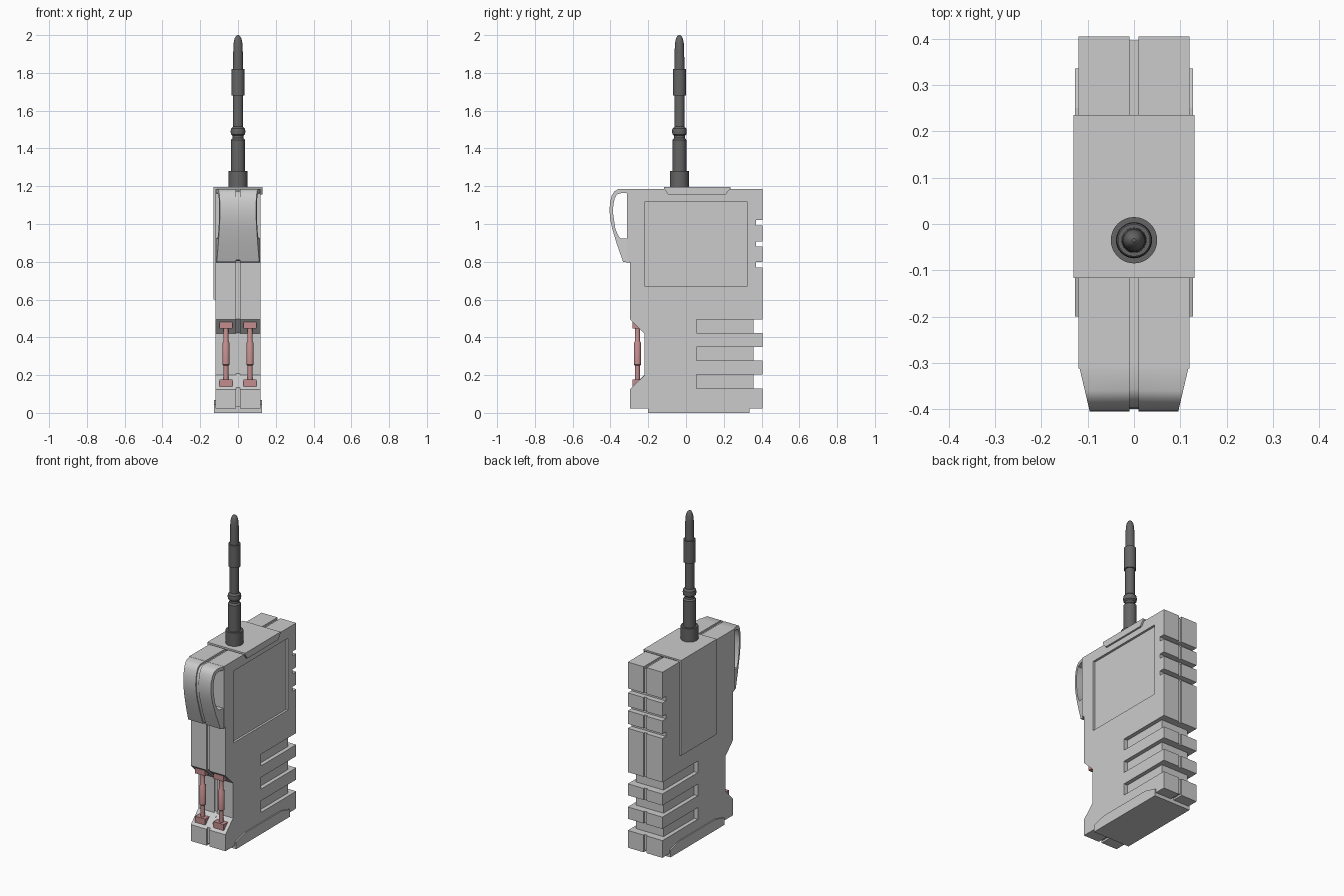
import bpy, bmesh
from math import radians, cos, sin, pi

if "Cube" in bpy.data.objects:
    bpy.data.objects.remove(bpy.data.objects["Cube"])


def yz(p, t):
    return (t, p[0], p[1])


def xy(p, t):
    return (p[0], p[1], t)


def prism(bm, pts, a, b, place=yz):
    """Closed profile swept between a and b."""
    lo = [bm.verts.new(place(p, a)) for p in pts]
    hi = [bm.verts.new(place(p, b)) for p in pts]
    n = len(pts)
    bm.faces.new(lo)
    bm.faces.new(hi[::-1])
    for i in range(n):
        j = (i + 1) % n
        bm.faces.new((lo[i], hi[i], hi[j], lo[j]))


def box(bm, x0, x1, y0, y1, z0, z1):
    prism(bm, [(y0, z0), (y1, z0), (y1, z1), (y0, z1)], x0, x1)


def lathe(bm, prof, x, y, seg):
    """Stack of (radius, z) rings, capped at both ends."""
    rings = [[bm.verts.new((x + r * cos(2 * pi * k / seg), y + r * sin(2 * pi * k / seg), z))
              for k in range(seg)] for r, z in prof]
    for a, b in zip(rings, rings[1:]):
        for k in range(seg):
            j = (k + 1) % seg
            bm.faces.new((a[k], a[j], b[j], b[k]))
    bm.faces.new(rings[0][::-1])
    bm.faces.new(rings[-1])


def finish(name, bm, mat=None, smooth=False):
    bmesh.ops.recalc_face_normals(bm, faces=bm.faces[:])
    me = bpy.data.meshes.new(name)
    bm.to_mesh(me)
    bm.free()
    ob = bpy.data.objects.new(name, me)
    bpy.context.collection.objects.link(ob)
    if mat:
        me.materials.append(mat)
    bpy.ops.object.select_all(action='DESELECT')
    ob.select_set(True)
    bpy.context.view_layer.objects.active = ob
    if smooth:
        bpy.ops.object.shade_smooth_by_angle(angle=radians(32))
    return ob


def material(name, rgb):
    m = bpy.data.materials.new(name)
    m.diffuse_color = (*rgb, 1)
    m.use_nodes = True
    m.node_tree.nodes["Principled BSDF"].inputs["Base Color"].default_value = m.diffuse_color
    return m


dark = material("dark_rubber", (0.13, 0.13, 0.13))
red = material("dull_red", (0.55, 0.27, 0.27))

# Cutter: side slots wrapping round the back, small back notches, right panel recess
bm = bmesh.new()
slot = [(0.2, 0.055), (0.2, 0.5), (-0.2, 0.5), (-0.2, 0.055),
        (-0.095, 0.055), (-0.095, 0.358), (0.095, 0.358), (0.095, 0.055)]
for z in (0.13, 0.277, 0.422):
    prism(bm, slot, z, z + 0.073, xy)
for z in (0.77, 0.88, 0.992):
    box(bm, -0.2, 0.2, 0.37, 0.5, z, z + 0.028)
box(bm, 0.106, 0.2, -0.216, 0.323, 0.67, 1.12)
cutter = finish("slot_cutter", bm)
cutter.hide_render = True

# Body: two half shells with a thin inset core that leaves the centre groove
body = [(-0.296, 0.022), (0.405, 0.022), (0.405, 1.185), (-0.312, 1.185),
        (-0.312, 0.80), (-0.296, 0.80), (-0.296, 0.495), (-0.22, 0.42),
        (-0.22, 0.20), (-0.296, 0.125)]
bm = bmesh.new()
for s in (1, -1):
    prism(bm, body, s * 0.01, s * 0.12)
shells = finish("body_shells", bm)
bm = bmesh.new()
prism(bm, [(0.05 + (y - 0.05) * 0.975, 0.6 + (z - 0.6) * 0.98) for y, z in body], -0.012, 0.012)
core = finish("body_core", bm)
for ob in (shells, core):
    mod = ob.modifiers.new("slots", 'BOOLEAN')
    mod.operation = 'DIFFERENCE'
    mod.solver = 'EXACT'
    mod.object = cutter
    bpy.context.view_layer.objects.active = ob
    bpy.ops.object.modifier_apply(modifier=mod.name)
bpy.data.objects.remove(cutter)

# Front finger loop, tapering in width towards the front
outer = [(-0.30, 1.184), (-0.36, 1.184), (-0.38, 1.172), (-0.393, 1.15), (-0.402, 1.115),
         (-0.405, 1.075), (-0.402, 1.03), (-0.392, 0.98), (-0.365, 0.89), (-0.333, 0.80), (-0.30, 0.795)]
inner = [(-0.30, 0.923), (-0.345, 0.923), (-0.36, 0.94), (-0.374, 0.975), (-0.386, 1.055),
         (-0.385, 1.10), (-0.378, 1.135), (-0.365, 1.157), (-0.34, 1.164), (-0.30, 1.162)]
bm = bmesh.new()
for s in (1, -1):
    prism(bm, outer + inner, 0.01, 0.12,
          lambda p, t: (s * (t if t < 0.05 else 0.12 + (p[0] + 0.3) * 0.235), p[0], p[1]))
prism(bm, [(-0.3 + (y + 0.3) * 0.94, 0.99 + (z - 0.99) * 0.95) for y, z in outer] + inner,
      -0.012, 0.012)
finish("finger_loop", bm, smooth=True)

# Base plate
bm = bmesh.new()
prism(bm, [(-0.2, 0), (0.335, 0), (0.335, 0.045), (0.25, 0.068), (-0.11, 0.068), (-0.2, 0.045)],
      -0.127, 0.127)
finish("base_plate", bm)

# Top cap and the clip that runs down the left side
bm = bmesh.new()
prism(bm, [(-0.117, 1.197), (0.235, 1.197), (0.235, 1.188), (0.21, 1.156), (-0.095, 1.156),
           (-0.117, 1.188)], -0.131, 0.131)
finish("top_cap", bm)
bm = bmesh.new()
box(bm, -0.131, -0.11, -0.117, 0.235, 0.6, 1.196)
finish("side_clip", bm)

# Antenna
bm = bmesh.new()
lathe(bm, [(0.05, 1.19), (0.05, 1.28), (0.037, 1.28), (0.037, 1.445), (0.029, 1.455), (0.029, 1.468),
           (0.037, 1.475), (0.039, 1.49), (0.037, 1.505), (0.027, 1.515), (0.027, 1.68),
           (0.035, 1.68), (0.035, 1.82), (0.027, 1.82), (0.025, 1.92), (0.023, 1.96),
           (0.018, 1.982), (0.011, 1.995), (0.004, 2.0)], 0, -0.035, 32)
finish("antenna", bm, dark, True)

# Pair of contact rods in the front recess
for name, x in (("left", -0.064), ("right", 0.064)):
    bm = bmesh.new()
    lathe(bm, [(0.013, 0.16), (0.013, 0.25), (0.019, 0.255), (0.019, 0.37), (0.013, 0.38),
               (0.013, 0.46)], x, -0.257, 16)
    for z in (0.14, 0.447):
        box(bm, x - 0.035, x + 0.035, -0.283, -0.225, z, z + 0.038)
    finish(name + "_contact_rod", bm, red, True)
